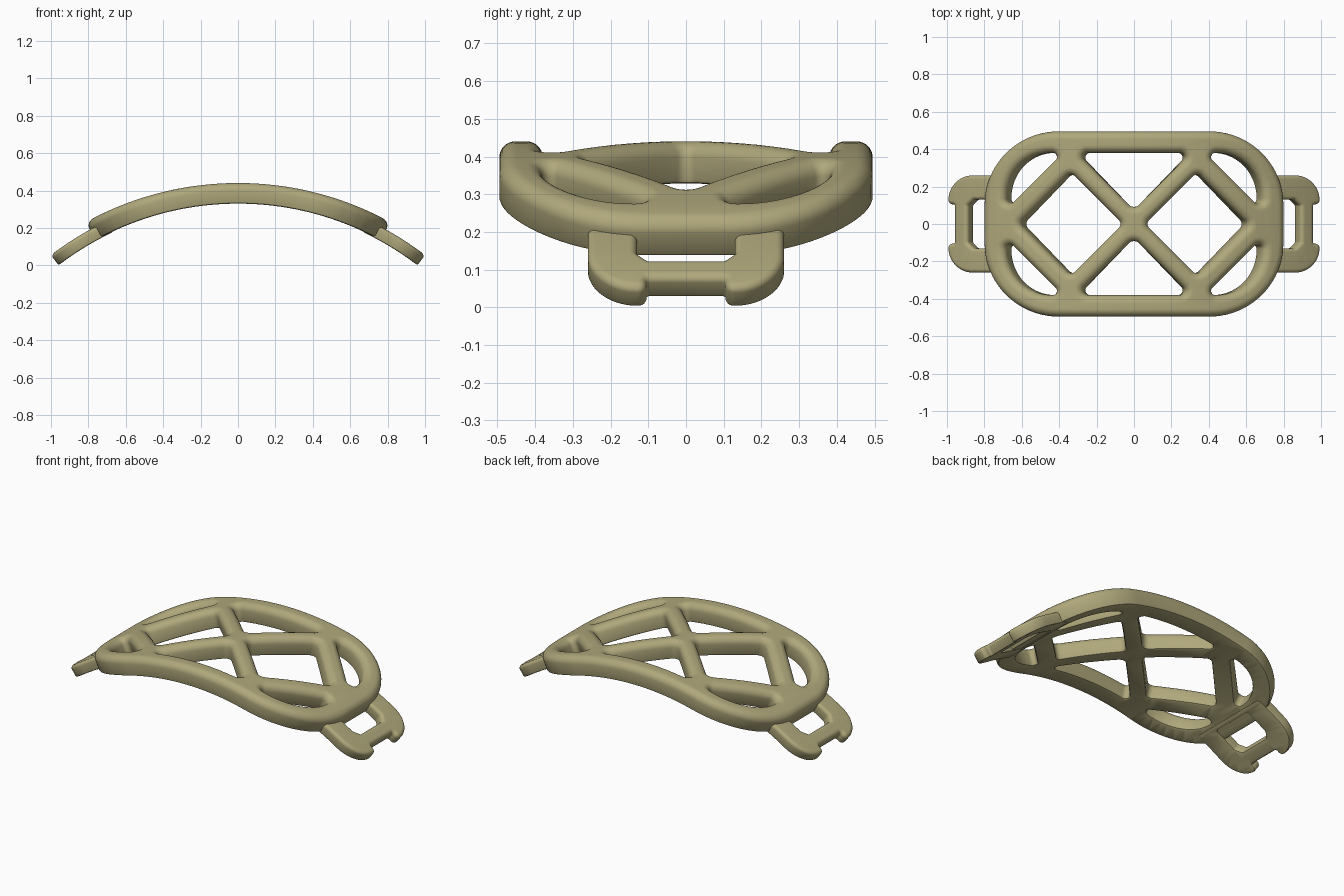
import bpy, bmesh, math
from mathutils import Vector

if "Cube" in bpy.data.objects:
    bpy.data.objects.remove(bpy.data.objects["Cube"])

R_TOP, R_REF, Z_SHIFT = 1.69, 1.65, -1.25


def rounded_loop(corners):
    """Counter-clockwise polygon of (x, y, radius) -> list of (point, outward normal)."""
    out = []
    for i, (x, y, r) in enumerate(corners):
        p = Vector((x, y))
        a = (p - Vector(corners[i - 1][:2])).normalized()
        b = (Vector(corners[(i + 1) % len(corners)][:2]) - p).normalized()
        turn = math.atan2(a.x * b.y - a.y * b.x, a.dot(b))
        side = 1 if turn > 0 else -1
        na = Vector((a.y, -a.x))
        nb = Vector((b.y, -b.x))
        centre = p - (na + nb) * (side * r / (1 + na.dot(nb)))
        steps = 20 if r > 0.1 else 8
        start = math.atan2(na.y, na.x)
        for k in range(steps + 1):
            t = start + turn * k / steps
            n = Vector((math.cos(t), math.sin(t)))
            out.append((centre + n * (side * r), n))
    return out


def bent_plate(name, outline, holes, z0, z1, top_round, low_round):
    """Flat plate with holes and rounded edges, then bent round the y axis."""
    profile = [(low_round, z0), (low_round * 0.3, z0 + low_round * 0.3), (0, z0 + low_round)]
    for k in range(9):
        t = k / 8 * math.pi / 2
        profile.append((top_round * (1 - math.cos(t)), z1 - top_round * (1 - math.sin(t))))
    bm = bmesh.new()
    low_edges, top_edges = [], []
    for index, corners in enumerate([outline] + holes):
        sign = -1 if index == 0 else 1
        loop = rounded_loop(corners)
        rings = [[bm.verts.new((*(p + n * sign * inset), z)) for p, n in loop]
                 for inset, z in profile]
        count = len(loop)
        for lo, hi in zip(rings, rings[1:]):
            for i in range(count):
                j = (i + 1) % count
                bm.faces.new((lo[i], lo[j], hi[j], hi[i]))
        for ring, store in ((rings[0], low_edges), (rings[-1], top_edges)):
            for i in range(count):
                store.append(bm.edges.get((ring[i], ring[(i + 1) % count])))
    bmesh.ops.triangle_fill(bm, use_beauty=True, edges=low_edges, normal=(0, 0, -1))
    bmesh.ops.triangle_fill(bm, use_beauty=True, edges=top_edges, normal=(0, 0, 1))
    # slices across x so that the bend is smooth
    for k in range(-25, 26):
        bmesh.ops.bisect_plane(bm, geom=bm.verts[:] + bm.edges[:] + bm.faces[:], dist=1e-5,
                               plane_co=(k * 0.04 + 0.0003, 0, 0), plane_no=(1, 0, 0))
    bmesh.ops.remove_doubles(bm, verts=bm.verts[:], dist=2e-5)
    bmesh.ops.recalc_face_normals(bm, faces=bm.faces[:])
    for v in bm.verts:
        angle = math.asin(v.co.x / R_REF)
        r = R_TOP + v.co.z
        v.co = (r * math.sin(angle), v.co.y, r * math.cos(angle) + Z_SHIFT)
    mesh = bpy.data.meshes.new(name)
    bm.to_mesh(mesh)
    bm.free()
    obj = bpy.data.objects.new(name, mesh)
    bpy.context.collection.objects.link(obj)
    mesh.materials.append(olive)
    bpy.ops.object.select_all(action='DESELECT')
    obj.select_set(True)
    bpy.context.view_layer.objects.active = obj
    bpy.ops.object.shade_smooth_by_angle(angle=math.radians(40))
    return obj


def flipped(corners, sx, sy):
    """Mirror a polygon, keeping it counter-clockwise."""
    pts = [(x * sx, y * sy, r) for x, y, r in corners]
    return pts if sx * sy > 0 else pts[::-1]


olive = bpy.data.materials.new("olive")
olive.diffuse_color = (0.43, 0.39, 0.2, 1)
olive.use_nodes = True
olive.node_tree.nodes["Principled BSDF"].inputs["Base Color"].default_value = olive.diffuse_color

# lattice plate: rounded rim, two diamond openings, side triangles, corner lenses
rim = [(-0.795, -0.495, 0.39), (0.795, -0.495, 0.39), (0.795, 0.495, 0.39), (-0.795, 0.495, 0.39)]
diamond = [(0.06, 0, 0.03), (0.335, -0.275, 0.03), (0.61, 0, 0.03), (0.335, 0.275, 0.03)]
triangle = [(0, 0.075, 0.04), (0.305, 0.38, 0.025), (-0.305, 0.38, 0.025)]
lens = [(0.38, 0.38, 0.022), (0.68, 0.08, 0.022), (0.68, 0.38, 0.24)]
openings = [flipped(diamond, s, 1) for s in (1, -1)]
openings += [flipped(triangle, 1, s) for s in (1, -1)]
openings += [flipped(lens, sx, sy) for sx in (1, -1) for sy in (1, -1)]
bent_plate("lattice_plate", rim, openings, -0.11, 0, 0.042, 0.01)

# strap loops at both ends, with a recessed cross bar
tab = [(0.70, -0.26, 0.025), (1.004, -0.26, 0.13), (1.004, -0.105, 0.022), (0.968, -0.105, 0.01),
       (0.968, 0.105, 0.01), (1.004, 0.105, 0.022), (1.004, 0.26, 0.13), (0.70, 0.26, 0.025)]
slot = [(0.73, -0.13, 0.015), (0.865, -0.13, 0.015), (0.897, -0.10, 0.015),
        (0.897, 0.10, 0.015), (0.865, 0.13, 0.015), (0.73, 0.13, 0.015)]
loops = bent_plate("strap_loops", tab, [slot], -0.114, -0.046, 0.02, 0.008)
mirror = loops.modifiers.new("both_ends", 'MIRROR')
mirror.use_axis = (True, False, False)
